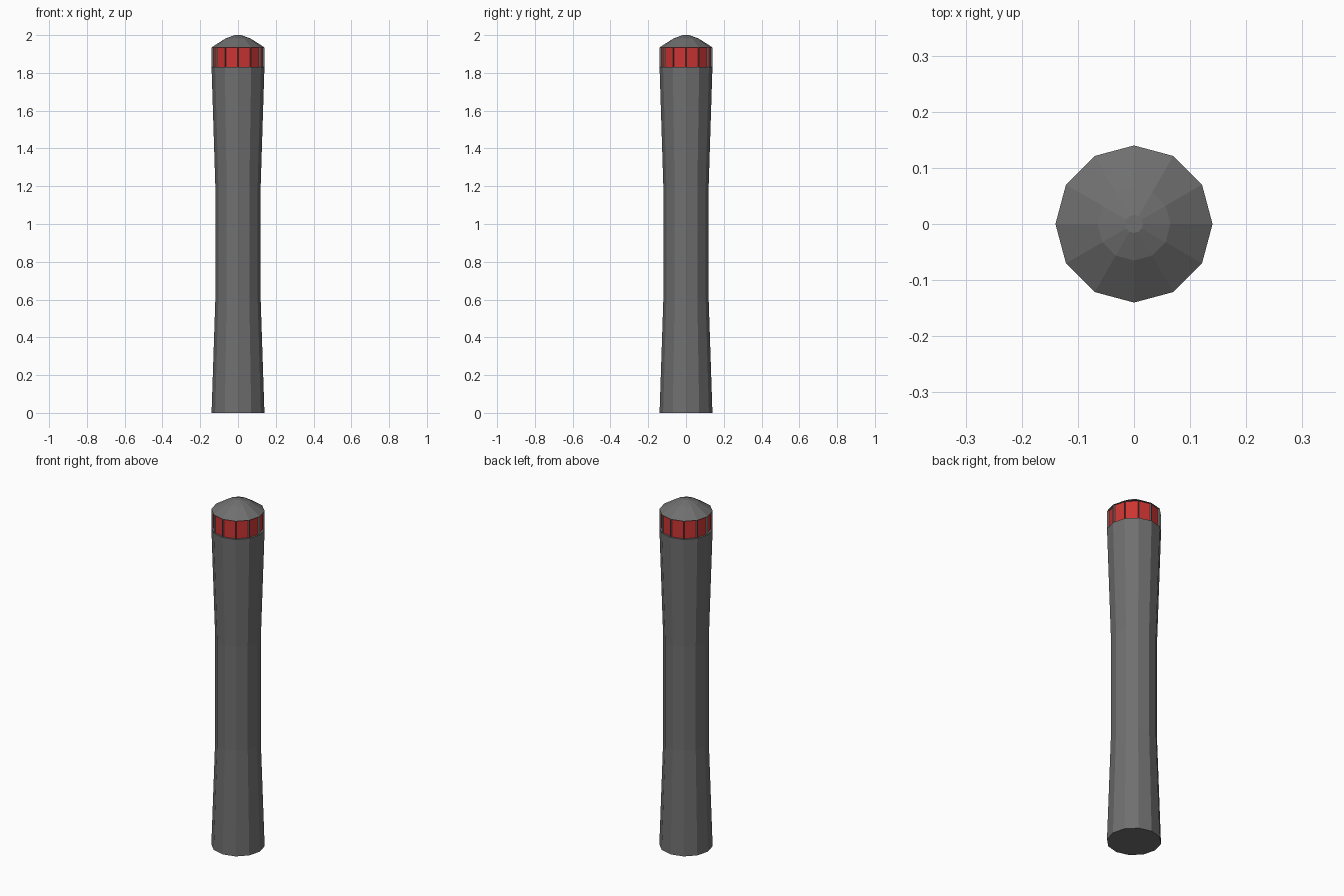
import bpy
import bmesh
from math import cos, sin, pi

SIDES = 12

if "Cube" in bpy.data.objects:
    bpy.data.objects.remove(bpy.data.objects["Cube"], do_unlink=True)


def make_material(name, rgb):
    mat = bpy.data.materials.new(name)
    mat.use_nodes = True
    color = (*rgb, 1.0)
    mat.diffuse_color = color
    mat.node_tree.nodes["Principled BSDF"].inputs["Base Color"].default_value = color
    return mat


grey = make_material("dark_grey_metal", (0.16, 0.16, 0.16))
red = make_material("red_reflector", (0.6, 0.035, 0.033))


def lathe(name, profile, materials, cap_bottom=False, cap_top=False):
    """Spin a (radius, height) profile; return the object and its face bands."""
    bm = bmesh.new()
    rings = [[bm.verts.new((r * cos(2 * pi * i / SIDES), r * sin(2 * pi * i / SIDES), z))
              for i in range(SIDES)] for r, z in profile]
    for low, high in zip(rings, rings[1:]):
        for i in range(SIDES):
            j = (i + 1) % SIDES
            bm.faces.new((low[i], low[j], high[j], high[i]))
    if cap_bottom:
        bm.faces.new(rings[0][::-1])
    if cap_top:
        bm.faces.new(rings[-1])
    mesh = bpy.data.meshes.new(name)
    obj = bpy.data.objects.new(name, mesh)
    bpy.context.collection.objects.link(obj)
    for mat in materials:
        mesh.materials.append(mat)
    return obj, bm


def finish(obj, bm):
    bm.to_mesh(obj.data)
    bm.free()


# Waisted post shaft
finish(*lathe("post_shaft", [(0.14, 0), (0.12, 0.6), (0.12, 1.2), (0.14, 1.83)],
              [grey], cap_bottom=True))

# Reflector band: thin grey frames around recessed red panels
band, bm = lathe("reflector_band", [(0.14, 1.83), (0.14, 1.935)], [grey, red])
panels = list(bm.faces)
bmesh.ops.inset_individual(bm, faces=panels, thickness=0.003)
bmesh.ops.inset_individual(bm, faces=panels, thickness=0.0002, depth=-0.01)
for panel in panels:
    panel.material_index = 1
finish(band, bm)

# Rounded cap
finish(*lathe("post_cap", [(0.14, 1.935), (0.065, 1.983), (0.016, 2.0)],
              [grey], cap_top=True))
